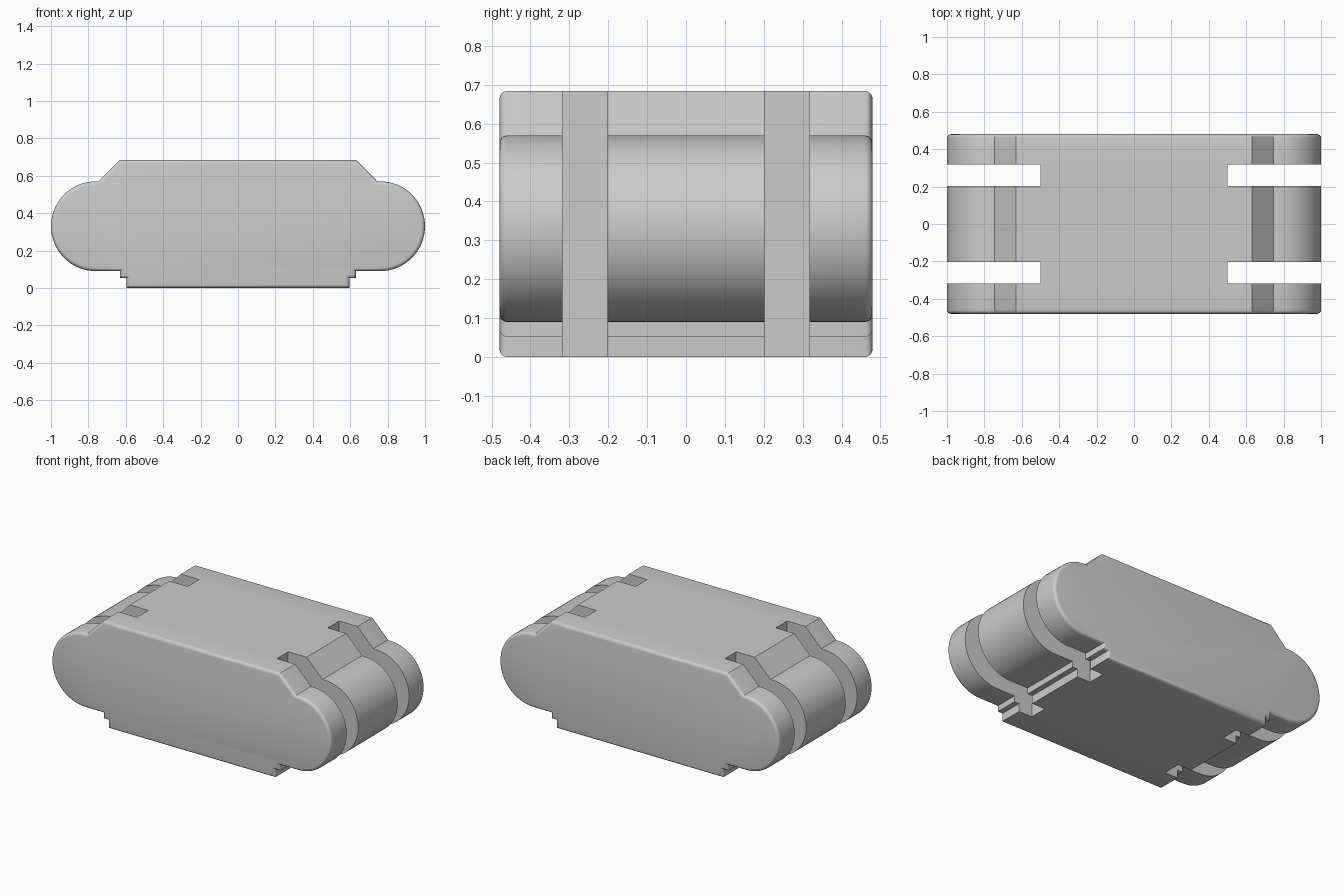
import bpy, bmesh, math

cube = bpy.data.objects.get("Cube")
if cube:
    bpy.data.objects.remove(cube, do_unlink=True)

HALF_DEPTH = 0.48
ROUND_X, ROUND_Z, RADIUS = 0.76, 0.33, 0.24

grey = bpy.data.materials.new("light grey")
grey.use_nodes = True
color = (0.6, 0.6, 0.6, 1)
grey.diffuse_color = color
grey.node_tree.nodes["Principled BSDF"].inputs["Base Color"].default_value = color


def add_object(name, bm):
    mesh = bpy.data.meshes.new(name)
    bm.to_mesh(mesh)
    bm.free()
    mesh.materials.append(grey)
    obj = bpy.data.objects.new(name, mesh)
    bpy.context.collection.objects.link(obj)
    return obj


# Side profile: stepped foot, round end, chamfered lid
STEPS = 32
half = [(0.595, 0), (0.595, 0.052), (0.63, 0.052), (0.63, 0.09)]
for i in range(STEPS + 1):
    a = math.pi * (i / STEPS - 0.5)
    half.append((ROUND_X + RADIUS * math.cos(a), ROUND_Z + RADIUS * math.sin(a)))
half += [(0.745, 0.57), (0.632, 0.684)]
profile = half + [(-x, z) for x, z in reversed(half)]

# Body extruded along y, with softened front and back rims
bm = bmesh.new()
front = bm.faces.new([bm.verts.new((x, -HALF_DEPTH, z)) for x, z in profile])
extruded = bmesh.ops.extrude_face_region(bm, geom=[front], use_keep_orig=True)["geom"]
bmesh.ops.translate(bm, vec=(0, 2 * HALF_DEPTH, 0),
                    verts=[v for v in extruded if isinstance(v, bmesh.types.BMVert)])
bmesh.ops.recalc_face_normals(bm, faces=bm.faces)
rims = [e for e in bm.edges if abs(e.verts[0].co.y - e.verts[1].co.y) < 0.001]
bmesh.ops.bevel(bm, geom=rims, offset=0.02, segments=4, profile=0.5,
                affect='EDGES', clamp_overlap=False)
body = add_object("body", bm)

# Four vertical strap slots, cut through both ends
for side in (-1, 1):
    for row in (-1, 1):
        bm = bmesh.new()
        bmesh.ops.create_cube(bm, size=1)
        bmesh.ops.scale(bm, vec=(1, 0.116, 2), verts=bm.verts)
        bmesh.ops.translate(bm, vec=(side, row * 0.26, 0.3), verts=bm.verts)
        cutter = add_object("slot_cutter", bm)
        cut = body.modifiers.new("strap slot", 'BOOLEAN')
        cut.operation = 'DIFFERENCE'
        cut.solver = 'EXACT'
        cut.object = cutter
        bpy.context.view_layer.objects.active = body
        bpy.ops.object.modifier_apply(modifier=cut.name)
        bpy.data.objects.remove(cutter, do_unlink=True)

bpy.ops.object.select_all(action='DESELECT')
body.select_set(True)
bpy.context.view_layer.objects.active = body
bpy.ops.object.shade_smooth_by_angle(angle=math.radians(30))
